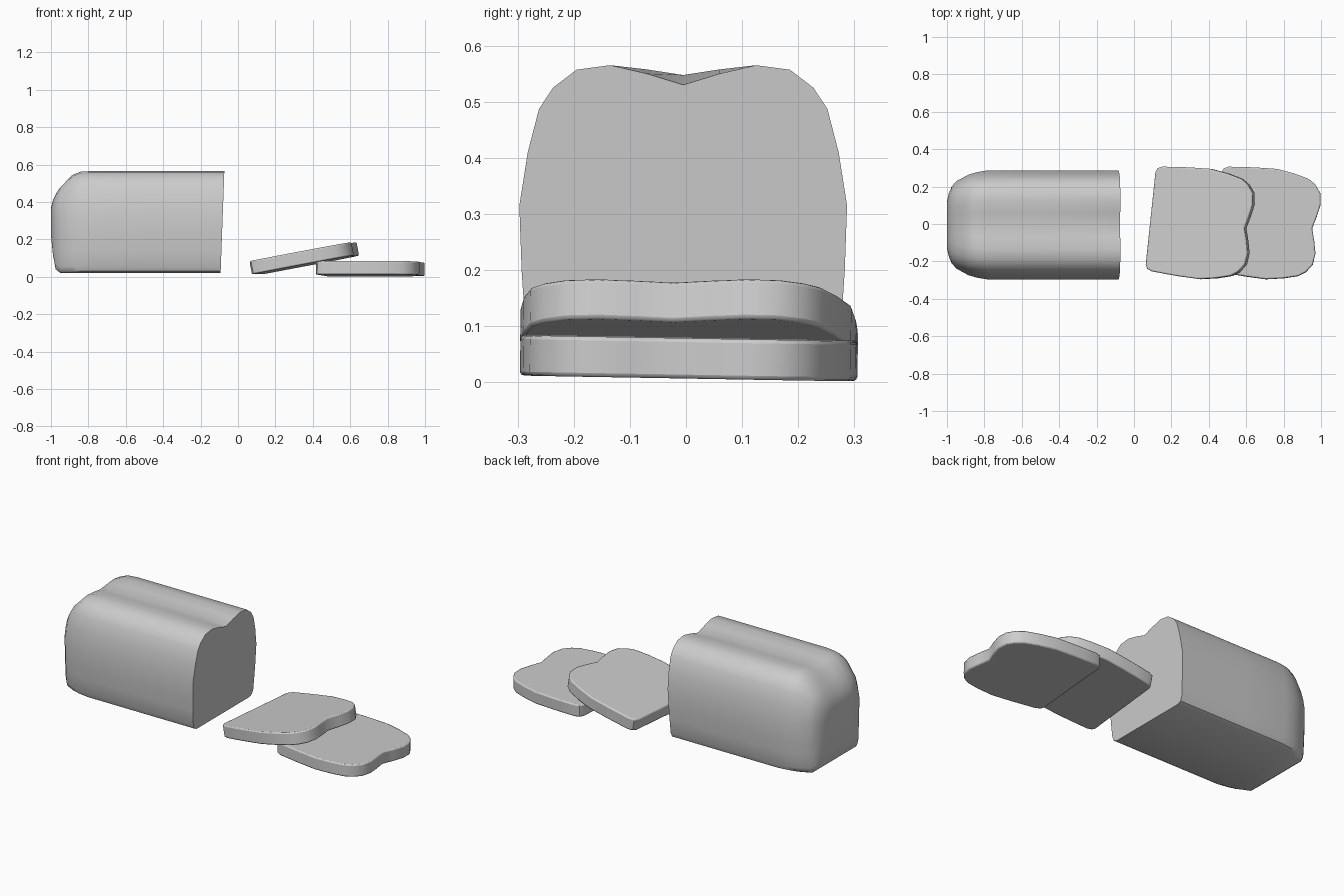
import bpy, bmesh
from math import radians
from mathutils import Matrix

if "Cube" in bpy.data.objects:
    bpy.data.objects.remove(bpy.data.objects["Cube"])

# Half of the bread cross-section (width, height), from crown notch to base
HALF = [(0.0, 0.51), (0.065, 0.53), (0.13, 0.545), (0.19, 0.537), (0.232, 0.505),
        (0.257, 0.467), (0.277, 0.39), (0.292, 0.295), (0.288, 0.18), (0.284, 0.12),
        (0.277, 0.035), (0.266, 0.01), (0.245, 0.0)]


def outline(fill=0.0):
    """Full closed outline; fill lifts the crown notch (0 deep, 1 level)."""
    half = []
    for y, z in HALF:
        if y < 0.13 and z > 0.4:
            z += (0.545 - z) * fill
        half.append((y, z))
    return half + [(-y, z) for y, z in reversed(half[1:])]


def loft(name, rings):
    bm = bmesh.new()
    loops = [[bm.verts.new(p) for p in r] for r in rings]
    n = len(loops[0])
    for a, b in zip(loops, loops[1:]):
        for i in range(n):
            j = (i + 1) % n
            bm.faces.new((a[i], a[j], b[j], b[i]))
    bm.faces.new(loops[0])
    bm.faces.new(loops[-1])
    bmesh.ops.recalc_face_normals(bm, faces=bm.faces[:])
    me = bpy.data.meshes.new(name)
    bm.to_mesh(me)
    bm.free()
    ob = bpy.data.objects.new(name, me)
    bpy.context.collection.objects.link(ob)
    return ob


def smooth(ob, angle):
    bpy.ops.object.select_all(action='DESELECT')
    ob.select_set(True)
    bpy.context.view_layer.objects.active = ob
    bpy.ops.object.shade_smooth_by_angle(angle=radians(angle))


# Loaf stations: x, width scale, upper scale, lower scale, notch fill
STATIONS = [(-0.083, 1, 1, 1, 0), (-0.22, 1, 1, 1, 0.5), (-0.5, 1, 1, 1, 0.5),
            (-0.78, 1, 1, 1, 0.5), (-0.84, 0.965, 0.99, 1, 0.5),
            (-0.885, 0.92, 0.92, 1, 0.6), (-0.95, 0.8, 0.66, 1, 0.7),
            (-0.975, 0.7, 0.51, 0.93, 0.8), (-0.99, 0.58, 0.38, 0.65, 0.9),
            (-1.0, 0.43, 0.22, 0.3, 1)]
MID = 0.29
rings = []
for x, sy, up, low, fill in STATIONS:
    ring = []
    for y, z in outline(fill):
        h = z - MID
        # the cut face leans out slightly at the crown
        lean = 0.02 * (z / 0.545 - 0.5) if x > -0.1 else 0
        ring.append((x + lean, y * sy - 0.005, 0.02 + MID + h * (up if h > 0 else low)))
    rings.append(ring)
loaf = loft("bread_loaf", rings)
smooth(loaf, 40)


# Slices: the same outline laid flat, crown towards +x
def slice_of_bread(name, base, turn, pitch, roll):
    t = 0.036
    ob = loft(name, [[(z, y * 1.015, h) for y, z in outline(0.1)] for h in (-t, t)])
    ob.data.transform(Matrix.Translation(base) @ Matrix.Rotation(radians(turn), 4, 'Z')
                      @ Matrix.Rotation(radians(pitch), 4, 'Y')
                      @ Matrix.Rotation(radians(roll), 4, 'X'))
    bev = ob.modifiers.new("soft_edge", 'BEVEL')
    bev.width = 0.007
    bev.segments = 2
    bev.limit_method = 'ANGLE'
    bev.angle_limit = radians(60)
    smooth(ob, 40)


slice_of_bread("leaning_slice", (0.094, 0.03, 0.048), -6, -10.7, 0)
slice_of_bread("flat_slice", (0.442, 0.03, 0.043), -6, 0, -1)
